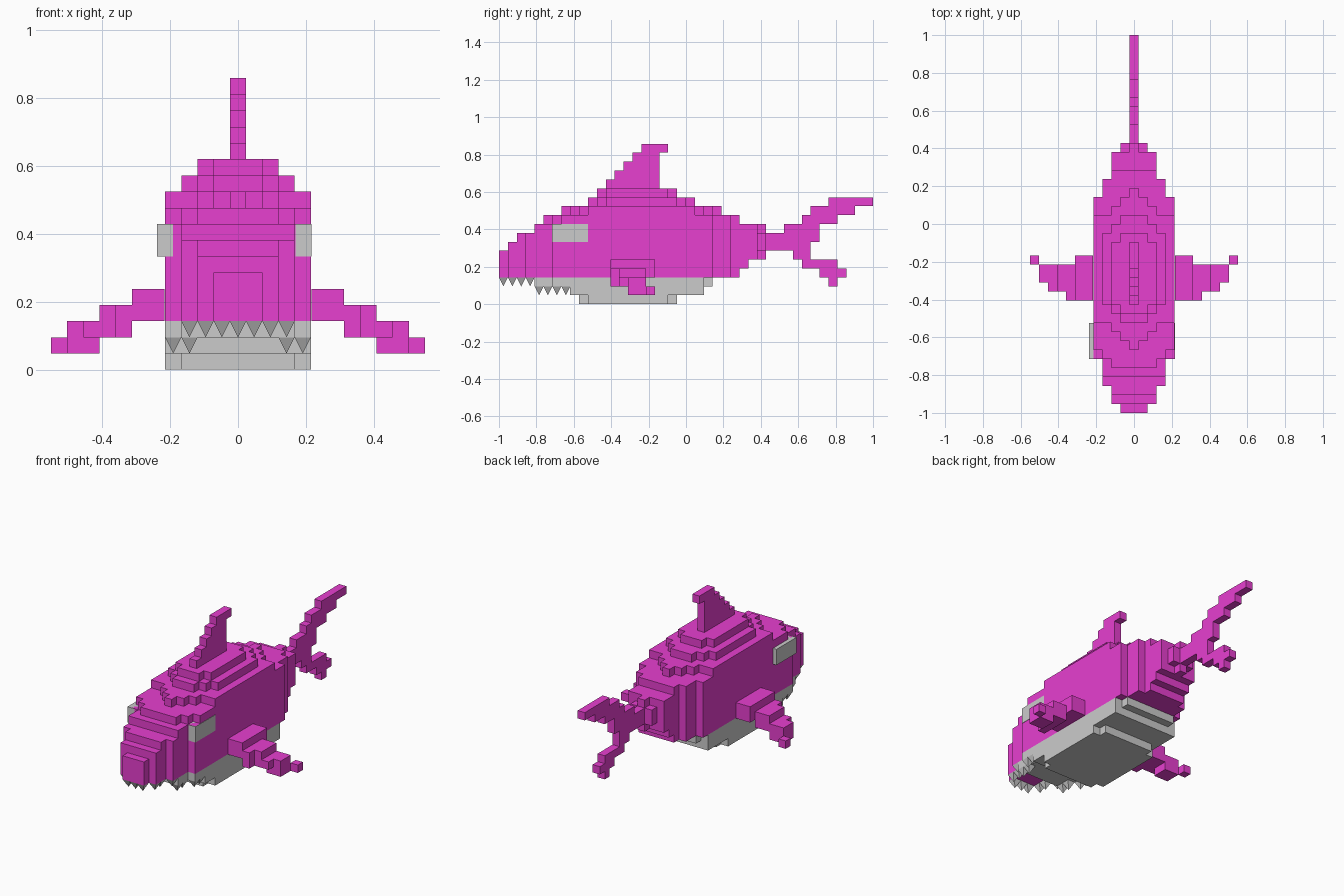
import bpy, bmesh, math
from mathutils import Matrix, Vector

if "Cube" in bpy.data.objects:
    bpy.data.objects.remove(bpy.data.objects["Cube"])

V = 1 / 21  # voxel size

magenta = bpy.data.materials.new("magenta")
magenta.diffuse_color = (0.8, 0.05, 0.63, 1)
magenta.use_nodes = True
magenta.node_tree.nodes["Principled BSDF"].inputs["Base Color"].default_value = magenta.diffuse_color


def box(x0, x1, y0, y1, z0, z1):
    return {(x, y, z) for x in range(x0, x1) for y in range(y0, y1) for z in range(z0, z1)}


def add_object(name, bm, mat=None, loc=(0, 0, 0)):
    me = bpy.data.meshes.new(name)
    bm.to_mesh(me)
    bm.free()
    ob = bpy.data.objects.new(name, me)
    ob.location = loc
    bpy.context.collection.objects.link(ob)
    if mat:
        me.materials.append(mat)
    return ob


def voxel_object(name, cells, solid, mat=None, loc=(0, 0, 0)):
    """Outer skin of a set of cells; faces against cells in solid are dropped."""
    bm = bmesh.new()
    cache = {}

    def vert(p):
        key = tuple(round(c * 2) for c in p)
        if key not in cache:
            cache[key] = bm.verts.new(p * V)
        return cache[key]

    for c in sorted(cells):
        mid = Vector((c[0], c[1] + 0.5, c[2] + 0.5))
        for a in range(3):
            for s in (-1, 1):
                n = list(c)
                n[a] += s
                if tuple(n) in solid:
                    continue
                d, u, w = Vector(), Vector(), Vector()
                d[a], u[(a + 1) % 3], w[(a + 2) % 3] = s / 2, 0.5, s / 2
                m = mid + d
                bm.faces.new([vert(p) for p in (m - u - w, m + u - w, m + u + w, m - u + w)])
    bmesh.ops.dissolve_limit(bm, angle_limit=0.01, verts=bm.verts[:], edges=bm.edges[:])
    return add_object(name, bm, mat, loc)


# Body: plan taper by distance from the centre line, then stacked layers
FRONT = [-21, -21, -20, -18, -15]
REAR = [9, 9, 8, 5, 3]
FLAT = [0, 0, 0, 0, 0]
layers = {3: (-21, 6, FLAT), 4: (-21, 7, FLAT), 5: (-21, 8, FLAT), 6: (-20, 9, FLAT),
          7: (-19, 9, FLAT), 8: (-17, 8, FLAT), 9: (-16, 6, [0, 0, 0, 1, 2]),
          10: (-14, 4, [0, 1, 2, 3, 3]), 11: (-11, 1, [0, 0, 1, 2]), 12: (-10, -1, [0, 0, 1])}


def stack(table):
    cells = set()
    for z, (y0, y1, inset) in table.items():
        for i, d in enumerate(inset):
            a, b = max(FRONT[i], y0 + d), min(REAR[i], y1 - d)
            cells |= box(i, i + 1, a, b, z, z + 1) | box(-i, -i + 1, a, b, z, z + 1)
    return cells


body = stack(layers)

# Belly and lower jaw
belly = stack({2: (-17, 3, [0, 0, 0, 0, 1]), 1: (-13, 2, FLAT), 0: (-12, -1, [0, 0, 0, 0, 1])})

# Dorsal fin: (z, front, back)
dorsal = set()
for z, a, b in [(13, -9, -3), (14, -8, -3), (15, -7, -3), (16, -6, -3), (17, -5, -2)]:
    dorsal |= box(0, 1, a, b, z, z + 1)

# Tail with forked fin: (y0, y1, z0, z1)
tail = set()
for r in [(9, 11, 6, 8), (11, 12, 6, 9), (12, 13, 5, 9), (13, 14, 4, 10), (14, 15, 4, 5),
          (14, 15, 7, 11), (8, 9, 5, 9), (15, 16, 3, 5), (15, 16, 9, 11), (16, 17, 2, 5),
          (16, 17, 9, 12), (17, 18, 3, 4), (17, 19, 10, 12), (19, 21, 11, 12)]:
    tail |= box(0, 1, *r)
tail -= body

solid = body | belly | dorsal | tail
voxel_object("body", body, solid, magenta)
voxel_object("belly", belly, solid)
voxel_object("dorsal_fin", dorsal, solid, magenta)
voxel_object("tail_fin", tail, solid, magenta)

# Side fins, stepping down and outwards
right = set()
for r in [(5, 7, -8, -3, 3, 5), (7, 8, -8, -4, 2, 4), (8, 9, -7, -4, 2, 4),
          (9, 10, -7, -4, 2, 3), (10, 11, -6, -4, 1, 3), (9, 10, -6, -4, 1, 2),
          (11, 12, -4, -3, 1, 2), (11, 12, -4, -3, 1, 2)]:
    right |= box(*r)
left = {(-x, y, z) for x, y, z in right}
voxel_object("right_fin", right, right, magenta, (0.05 * V, -0.5 * V, 0))
voxel_object("left_fin", left, left, magenta, (-0.05 * V, -0.5 * V, 0))

# Eyes
for name, x in (("left_eye", -4.5), ("right_eye", 4.05)):
    bm = bmesh.new()
    m = Matrix.Translation((x * V, -13.01 * V, 8 * V)) @ Matrix.Diagonal((V, 4.02 * V, 2 * V, 1))
    bmesh.ops.create_cube(bm, size=1, matrix=m)
    add_object(name, bm)


# Teeth: downward pyramids along the jaw edge
def teeth(name, spots, z):
    bm = bmesh.new()
    for x, y in spots:
        m = Matrix.Translation((x * V, y * V, (z - 0.5) * V)) @ Matrix.Rotation(math.pi / 4, 4, 'Z')
        bmesh.ops.create_cone(bm, cap_ends=True, segments=4, radius1=0, radius2=V / math.sqrt(2),
                              depth=V, matrix=m)
    bmesh.ops.remove_doubles(bm, verts=bm.verts[:], dist=1e-6)
    add_object(name, bm)


upper = [(x, -20.5) for x in (-1, 0, 1)]
lower = []
for s in (-1, 1):
    upper += [(s * 2, -19.5), (s * 2, -18.5), (s * 3, -17.5)]
    lower += [(s * 3, -16.5), (s * 3, -15.5), (s * 4, -14.5), (s * 4, -13.5)]
teeth("front_teeth", upper, 3)
teeth("side_teeth", lower, 2)
